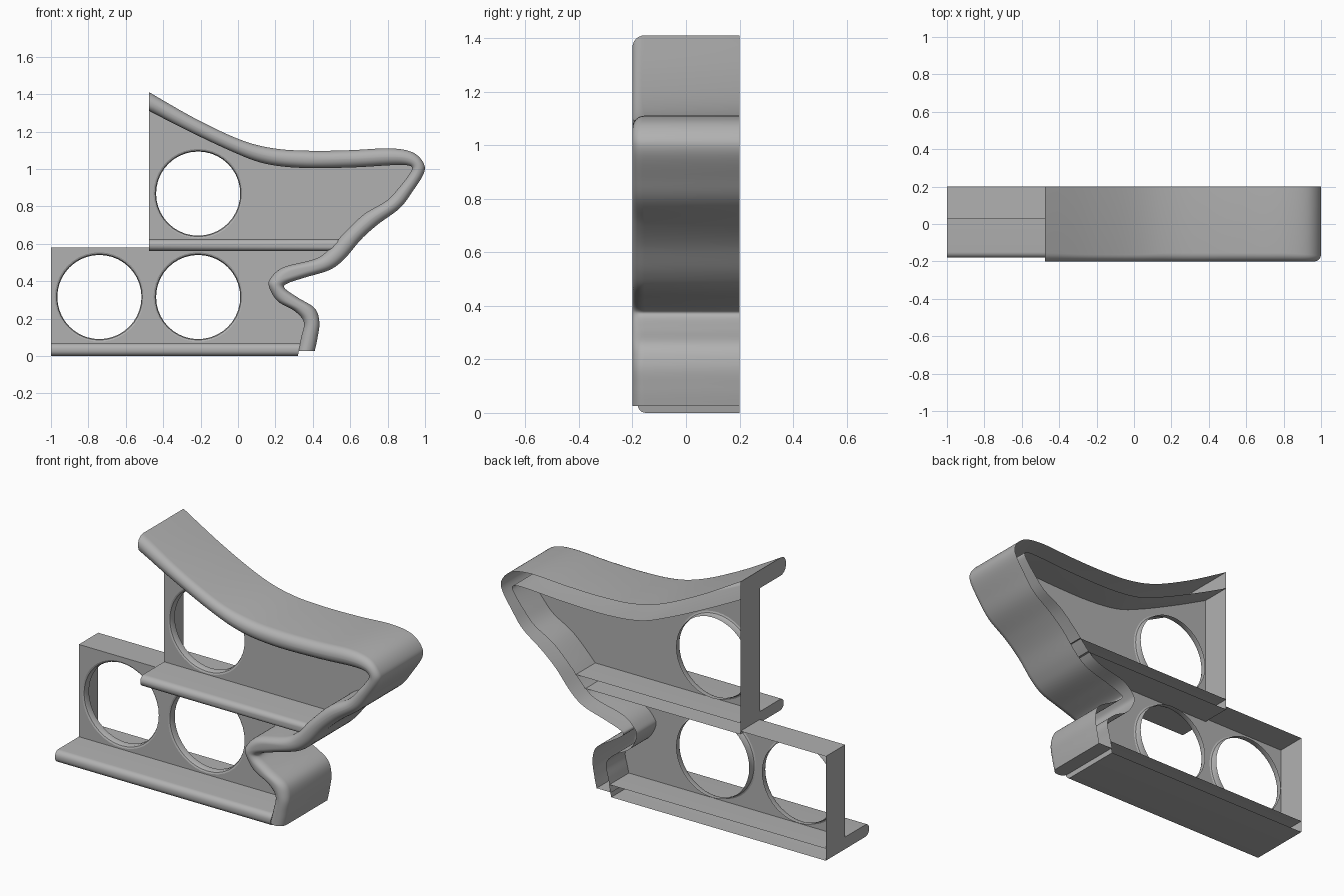
import bpy, bmesh, math
from mathutils import Vector

if "Cube" in bpy.data.objects:
    bpy.data.objects.remove(bpy.data.objects["Cube"])

BACK, WEB = 0.2, 0.03      # open back edge, web panel plane
grey = bpy.data.materials.new("dark_grey")
grey.diffuse_color = (0.44, 0.44, 0.44, 1)
grey.use_nodes = True
grey.node_tree.nodes["Principled BSDF"].inputs["Base Color"].default_value = grey.diffuse_color


def finish(name, bm):
    bmesh.ops.remove_doubles(bm, verts=bm.verts, dist=0.0002)
    bmesh.ops.recalc_face_normals(bm, faces=bm.faces)
    me = bpy.data.meshes.new(name)
    bm.to_mesh(me)
    bm.free()
    me.materials.append(grey)
    ob = bpy.data.objects.new(name, me)
    bpy.context.collection.objects.link(ob)
    bpy.ops.object.select_all(action='DESELECT')
    ob.select_set(True)
    bpy.context.view_layer.objects.active = ob
    bpy.ops.object.shade_smooth_by_angle(angle=math.radians(35))
    return ob


def skin(bm, rows, caps=()):
    """Join rows of points into a sheet; caps lists row numbers to close."""
    vs = [[bm.verts.new(p) for p in r] for r in rows]
    for a, b in zip(vs, vs[1:]):
        for i in range(len(a) - 1):
            bm.faces.new((a[i], a[i + 1], b[i + 1], b[i]))
    for c in caps:
        bm.faces.new([bm.verts.new(p) for p in rows[c]])


def channel(o, i, front, r):
    """Hollow section open at the back: outer wall, rounded front, inner wall."""
    w = (i - o).length
    d = (i - o) / w
    r = min(r, w * 0.49)
    arc = [k * math.pi / 12 for k in range(7)]
    uy = [(0, BACK)]
    uy += [(r - r * math.cos(a), front + r - r * math.sin(a)) for a in arc]
    uy += [(w - r + r * math.cos(a), front + r - r * math.sin(a)) for a in reversed(arc)]
    uy += [(w, BACK)]
    return [Vector(((o + d * u).x, y, (o + d * u).y)) for u, y in uy]


def smooth(pts, n=6):
    out = []
    for k in range(len(pts) - 1):
        p0, p1, p2, p3 = (pts[max(0, min(len(pts) - 1, k + j))] for j in (-1, 0, 1, 2))
        for s in range(n):
            t = s / n
            out.append(0.5 * (2 * p1 + (p2 - p0) * t + (2 * p0 - 5 * p1 + 4 * p2 - p3) * t * t
                              + (3 * p1 - p0 - 3 * p2 + p3) * t ** 3))
    return out + [pts[-1]]


# Curved rim: outer x, z and inner x, z at each station
stations = [
    (-.475, 1.41, -.475, 1.31), (-.23, 1.27, -.27, 1.205), (.01, 1.157, -.025, 1.09),
    (.19, 1.11, .145, 1.028), (.385, 1.097, .35, 1.005), (.60, 1.10, .61, 1.008),
    (.81, 1.11, .82, 1.02), (.93, 1.09, .90, 1.02), (.99, 1.035, .93, 1.007),
    (.993, .975, .915, .97), (.93, .875, .857, .895), (.865, .79, .792, .828),
    (.75, .705, .677, .76), (.66, .625, .575, .665), (.57, .52, .485, .568),
    (.49, .46, .41, .518), (.36, .42, .245, .475), (.265, .388, .176, .418),
    (.25, .362, .166, .37), (.32, .312, .212, .293), (.41, .255, .303, .24),
    (.435, .18, .352, .18), (.425, .095, .338, .10), (.41, .026, .32, .026)]
outer = smooth([Vector(s[:2]) for s in stations])
inner = smooth([Vector(s[2:]) for s in stations])
bm = bmesh.new()
skin(bm, [channel(o, i, -0.2, 0.045) for o, i in zip(outer, inner)], (0, -1))
finish("curved_rim", bm)

# Straight shelf rails: bottom x range, top x range, heights
for name, x0, x1, x2, z0, z1 in (("bottom_rail", -1, .32, .333, 0, .067),
                                 ("middle_rail", -.475, .49, .545, .562, .624)):
    bm = bmesh.new()
    ends = [channel(Vector((a, z0)), Vector((b, z1)), -0.18, 0.03)
            for a, b in ((x0, x0), (x1, x2))]
    skin(bm, ends, (0, 1) if z0 == 0 else (0,))
    finish(name, bm)

# Web panel with three round lipped holes
holes = [(-.741, .315), (-.213, .315), (-.213, .868)]
SEG, R = 40, 0.225
lip = [(R + .014, WEB), (R + .005, WEB + .004), (R, WEB + .014), (R, WEB + .04)]


def ring(cx, cz, r, y):
    return [Vector((cx + r * math.cos(2 * math.pi * k / SEG), y,
                    cz + r * math.sin(2 * math.pi * k / SEG))) for k in range(SEG)]


outline = [Vector((p.x, WEB, p.y)) for p in inner if p.y > 0.07]
outline += [Vector((x, WEB, z)) for x, z in
            ((.333, .067), (-1, .067), (-1, .58), (-.475, .58))]
bm = bmesh.new()
edges = []
for loop in [outline] + [ring(x, z, *lip[0]) for x, z in holes]:
    vs = [bm.verts.new(p) for p in loop]
    edges += [bm.edges.new((vs[k - 1], vs[k])) for k in range(len(vs))]
bmesh.ops.triangle_fill(bm, use_beauty=True, use_dissolve=False, edges=edges, normal=(0, -1, 0))
finish("web_panel", bm)

for n, (x, z) in enumerate(holes):
    bm = bmesh.new()
    rows = [ring(x, z, r, y) for r, y in lip]
    skin(bm, [r + r[:1] for r in rows])
    finish(f"hole_lip_{n + 1}", bm)

# Side walls and lower top wall behind the web
for name, a, b in (("lower_end_wall", (-1, .067), (-1, .58)),
                   ("lower_top_wall", (-1, .58), (-.475, .58)),
                   ("upper_end_wall", (-.475, .624), (-.475, 1.31))):
    bm = bmesh.new()
    skin(bm, [[(x, WEB, z), (x, BACK, z)] for x, z in (a, b)])
    finish(name, bm)
